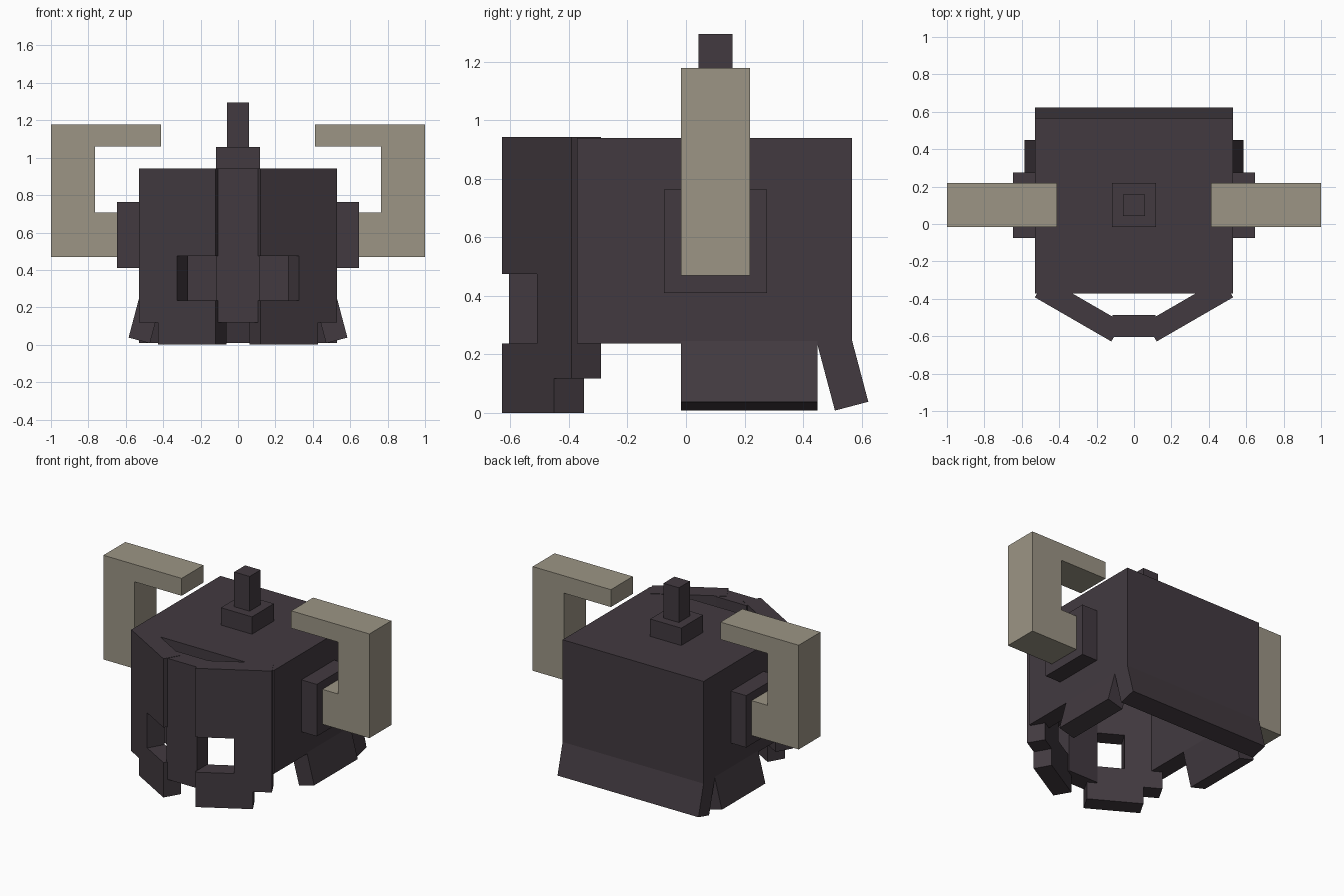
import bpy, bmesh, math
from mathutils import Vector

if "Cube" in bpy.data.objects:
    bpy.data.objects.remove(bpy.data.objects["Cube"])

U = 0.118  # basic block thickness


def material(name, color):
    m = bpy.data.materials.new(name)
    m.diffuse_color = (*color, 1)
    m.use_nodes = True
    m.node_tree.nodes["Principled BSDF"].inputs["Base Color"].default_value = m.diffuse_color
    return m


IRON = material("dark_iron", (0.0545, 0.0423, 0.0513))
HORN = material("pale_horn", (0.332, 0.301, 0.235))


def prism(name, profile, origin, u, v, w, mat=IRON):
    """Extrude a 2D outline lying in the u, v plane along the vector w."""
    origin, u, v, w = map(Vector, (origin, u, v, w))
    bm = bmesh.new()
    base = [bm.verts.new(origin + u * a + v * b) for a, b in profile]
    face = bm.faces.new(base)
    ext = bmesh.ops.extrude_face_region(bm, geom=[face], use_keep_orig=True)
    moved = [g for g in ext["geom"] if isinstance(g, bmesh.types.BMVert)]
    bmesh.ops.translate(bm, verts=moved, vec=w)
    bmesh.ops.recalc_face_normals(bm, faces=bm.faces)
    me = bpy.data.meshes.new(name)
    bm.to_mesh(me)
    bm.free()
    me.materials.append(mat)
    ob = bpy.data.objects.new(name, me)
    bpy.context.collection.objects.link(ob)
    return ob


def box(name, x, y, z, mat=IRON):
    return prism(name, [(x[0], y[0]), (x[1], y[0]), (x[1], y[1]), (x[0], y[1])],
                 (0, 0, z[0]), (1, 0, 0), (0, 1, 0), (0, 0, z[1] - z[0]), mat)


# Hollow shell, open at the front and bottom
W, FRONT, BACK, LOW, TOP = 0.53, -0.372, 0.568, 0.237, 0.94
box("crown", (-W, W), (FRONT, BACK), (TOP - U, TOP))
box("back_wall", (-W, W), (BACK - U, BACK), (LOW, TOP - U))

# Flared neck guard, outline given as outward offset and height
flap = [(-0.006, 0.268), (0.055, 0.038), (-0.059, 0.008), (-0.12, 0.238)]
prism("back_flap", flap, (-W, BACK, 0), (0, 1, 0), (0, 0, 1), (2 * W, 0, 0))

# Face plate outline with a notch for the eye, and horn outline
plate = [(0, U), (U, U), (U, 0), (4 * U, 0), (4 * U, LOW), (2 * U, LOW),
         (2 * U, 0.475), (4 * U, 0.475), (4 * U, 0.943), (0, 0.943)]
horn = [(0.645, 0.47), (1, 0.47), (1, 1.178), (0.412, 1.178),
        (0.412, 1.06), (0.765, 1.06), (0.765, 0.707), (0.645, 0.707)]
c, s = math.cos(math.radians(30)), math.sin(math.radians(30))

for side, k in (("right", 1), ("left", -1)):
    box(side + "_wall", sorted((k * W, k * (W - U))), (FRONT, BACK - U), (LOW, TOP - U))
    prism(side + "_flap", flap, (k * W, -0.017, 0), (k, 0, 0), (0, 0, 1), (0, 0.467, 0))
    prism(side + "_face_plate", plate, (k * W, -0.392, 0), (-k * c, -s, 0),
          (0, 0, 1), (-k * s * U, c * U, 0))
    box(side + "_horn_mount", sorted((k * W, k * 0.646)), (-0.076, 0.276), (0.41, 0.763))
    prism(side + "_horn", horn, (0, -0.017, 0), (k, 0, 0), (0, 0, 1), (0, 0.235, 0), HORN)

# Nose guard between the face plates
box("nose_guard", (-0.115, 0.115), (-0.605, -0.487), (U, 0.941))

# Top spike on its base
box("spike_base", (-0.117, 0.117), (-0.017, 0.218), (TOP, 1.058))
box("spike", (-0.058, 0.058), (0.042, 0.159), (1.058, 1.294))
